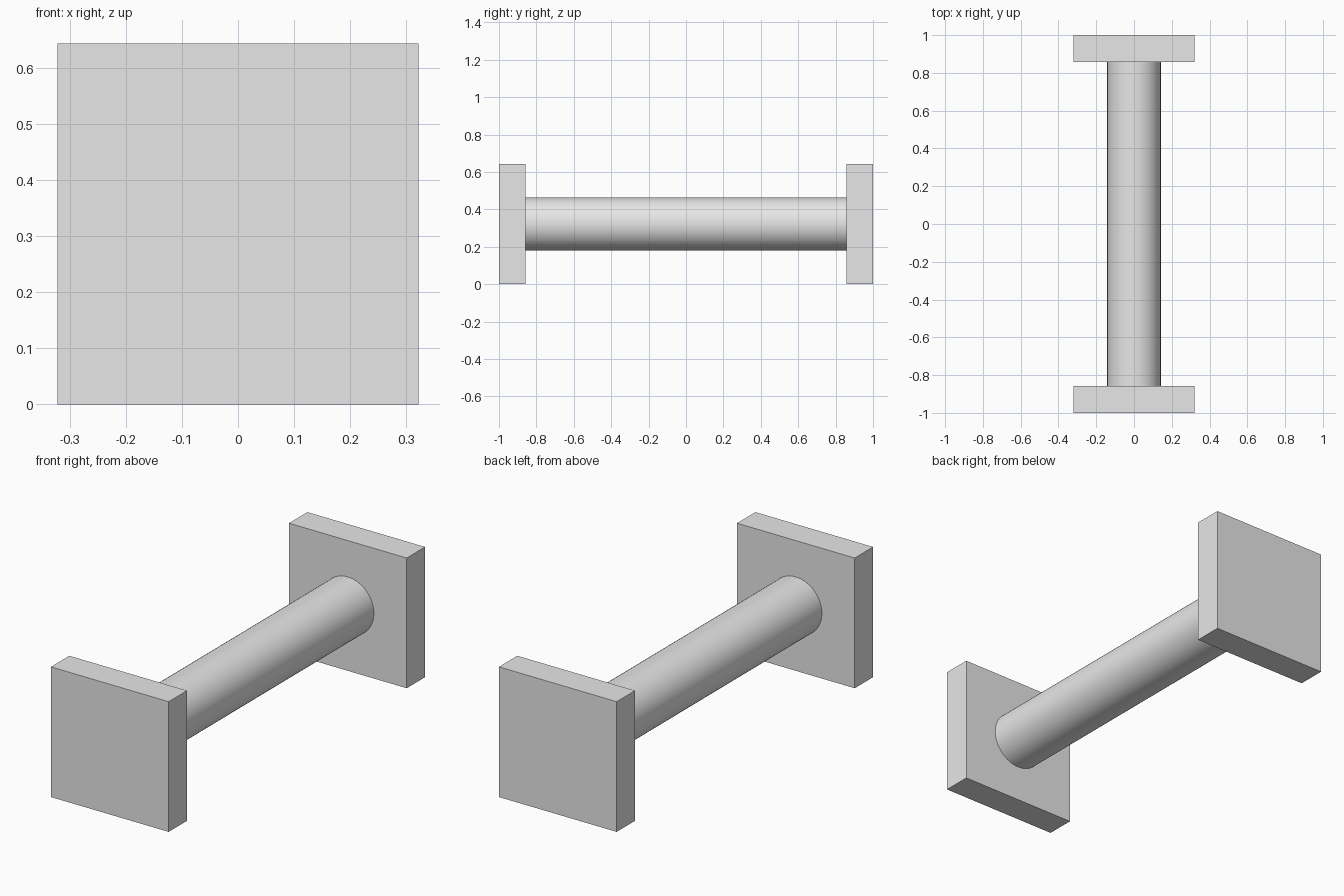
import bpy
import math

cube = bpy.data.objects.get("Cube")
if cube:
    bpy.data.objects.remove(cube, do_unlink=True)

SIDE = 0.643        # edge of the square end plates
THICK = 0.143       # plate thickness
RADIUS = 0.142      # bar radius
MID = SIDE / 2

grey = bpy.data.materials.new("light_grey")
grey.use_nodes = True
colour = (0.8, 0.8, 0.8, 1)
grey.diffuse_color = colour
grey.node_tree.nodes["Principled BSDF"].inputs["Base Color"].default_value = colour


def finish(name):
    obj = bpy.context.object
    obj.name = name
    obj.data.materials.append(grey)
    return obj


# Square end plates
for name, side in (("front_plate", -1), ("back_plate", 1)):
    bpy.ops.mesh.primitive_cube_add(size=1, location=(0, side * (1 - THICK / 2), MID))
    plate = finish(name)
    plate.scale = (SIDE, THICK, SIDE)
    bpy.ops.object.transform_apply(location=False, rotation=False, scale=True)

# Round bar joining the plates
bpy.ops.mesh.primitive_cylinder_add(vertices=64, radius=RADIUS, depth=2 * (1 - THICK),
                                    location=(0, 0, MID), rotation=(math.pi / 2, 0, 0))
finish("round_bar")
bpy.ops.object.shade_smooth_by_angle(angle=math.radians(30))
